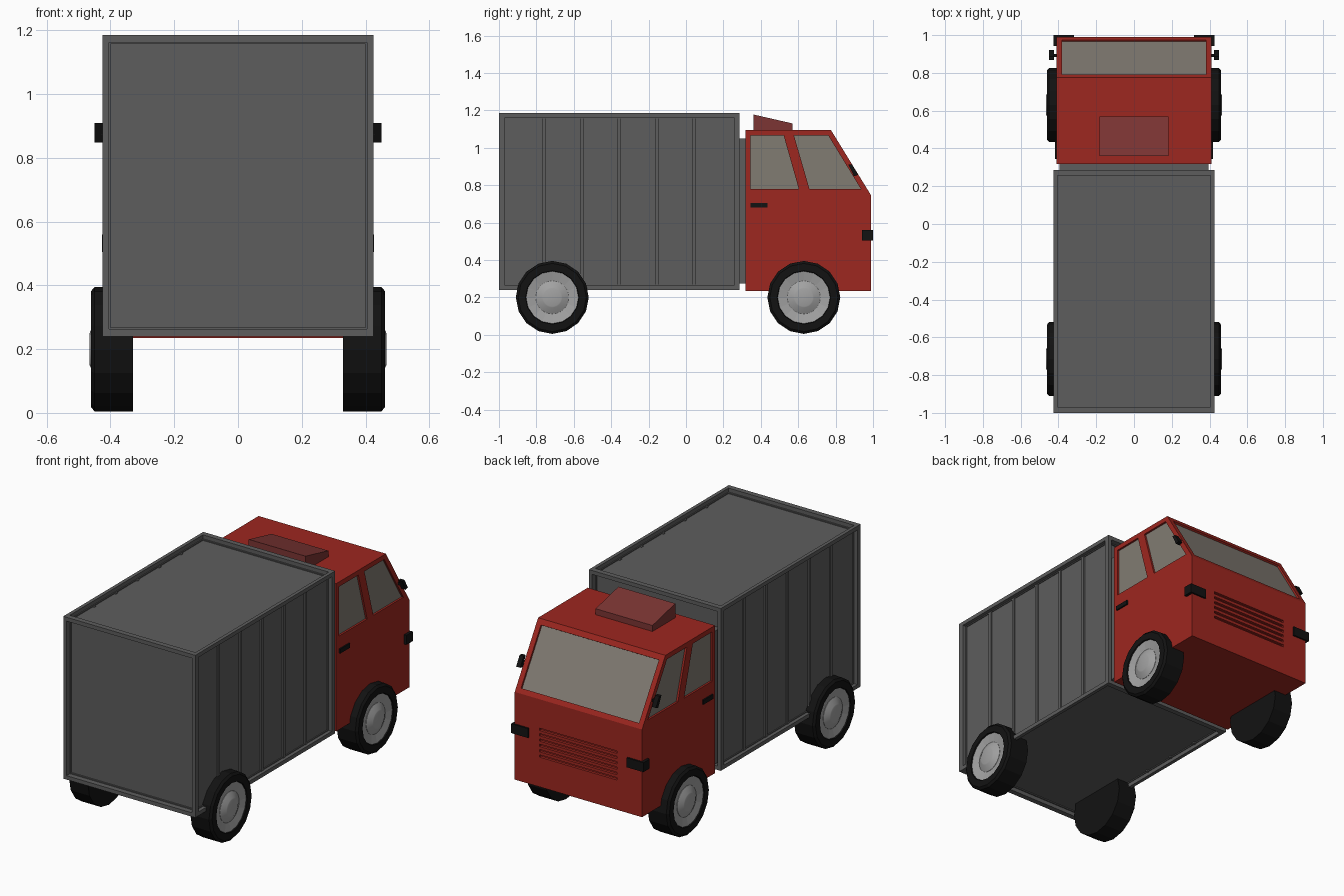
import bpy, bmesh, math
from mathutils import Vector, Matrix

if "Cube" in bpy.data.objects:
    bpy.data.objects.remove(bpy.data.objects["Cube"])


def material(name, r, g, b):
    m = bpy.data.materials.new(name)
    m.diffuse_color = (r, g, b, 1)
    m.use_nodes = True
    m.node_tree.nodes["Principled BSDF"].inputs["Base Color"].default_value = m.diffuse_color
    return m


RED = material("red_paint", 0.34, 0.02, 0.014)
VENT = material("vent_red", 0.2, 0.035, 0.033)
BOX = material("dark_grey", 0.11, 0.11, 0.11)
GLASS = material("glass", 0.22, 0.2, 0.17)
BLACK = material("black", 0.006, 0.006, 0.006)
METAL = material("rim_metal", 0.36, 0.36, 0.36)


def finish(name, bm, mat=None, smooth=False):
    bmesh.ops.recalc_face_normals(bm, faces=bm.faces)
    me = bpy.data.meshes.new(name)
    bm.to_mesh(me)
    bm.free()
    if mat:
        me.materials.append(mat)
    if smooth:
        for p in me.polygons:
            p.use_smooth = True
        me.set_sharp_from_angle(angle=math.radians(30))
    ob = bpy.data.objects.new(name, me)
    bpy.context.collection.objects.link(ob)
    return ob


def prisms(name, parts, mat=None):
    """Each part is (yz profile, x0, x1)."""
    bm = bmesh.new()
    for prof, x0, x1 in parts:
        a = [bm.verts.new((x0, y, z)) for y, z in prof]
        b = [bm.verts.new((x1, y, z)) for y, z in prof]
        bm.faces.new(a)
        bm.faces.new(b[::-1])
        n = len(prof)
        for i in range(n):
            j = (i + 1) % n
            bm.faces.new((a[i], b[i], b[j], a[j]))
    return finish(name, bm, mat)


def rect(y0, y1, z0, z1):
    return [(y0, z0), (y1, z0), (y1, z1), (y0, z1)]


def lathe(name, profile, side, y, z, n, mat, smooth=False):
    """Spin an (x, radius) profile about the axle."""
    bm = bmesh.new()
    vs = [bm.verts.new((x, 0, r)) for x, r in profile]
    es = [bm.edges.new(p) for p in zip(vs, vs[1:])]
    bmesh.ops.spin(bm, geom=vs + es, axis=(1, 0, 0), cent=(0, 0, 0),
                   steps=n, angle=2 * math.pi)
    bmesh.ops.remove_doubles(bm, verts=bm.verts, dist=1e-5)
    for v in bm.verts:
        v.co = (v.co.x * side, v.co.y + y, v.co.z + z)
    return finish(name, bm, mat, smooth)


# Cargo box: every face framed and recessed
bm = bmesh.new()
bmesh.ops.create_cube(bm, size=1)
faces = bm.faces[:]
bmesh.ops.inset_individual(bm, faces=faces, thickness=0.034)
bmesh.ops.inset_individual(bm, faces=faces, thickness=0, depth=-0.03)
bm.transform(Matrix.Translation((0, -0.3565, 0.7125)) @ Matrix.Diagonal((0.85, 1.287, 0.945, 1)))
finish("cargo_box", bm, BOX)

# Vertical ribs on both box sides
ribs = []
for s in (1, -1):
    for i in range(-2, 3):
        y = -0.357 + i * 0.2
        ribs.append((rect(y - 0.009, y + 0.009, 0.26, 1.16), s * 0.39, s * 0.408))
prisms("cargo_box_ribs", ribs, BOX)

# Block joining box and cab
prisms("connector", [(rect(0.24, 0.33, 0.275, 1.05), -0.395, 0.395)], BOX)

# Cab body
top, low = Vector((0.775, 1.095)), Vector((0.99, 0.745))
cab = prisms("cab", [([(0.318, 0.235), (0.99, 0.235), tuple(low), tuple(top), (0.318, 1.095)],
                      -0.41, 0.41)], RED)

# Window and grille openings
rear_win = [(0.345, 0.78), (0.603, 0.78), (0.522, 1.067), (0.345, 1.067)]
front_win = [(0.66, 0.78), (0.935, 0.78), (0.76, 1.067), (0.577, 1.067)]
d = (low - top).normalized()
n = Vector((-d.y, d.x))
a, b = top.lerp(low, 0.08), top.lerp(low, 0.93)


def shield(inner, outer):
    return [tuple(p) for p in (a + n * inner, b + n * inner, b + n * outer, a + n * outer)]


cuts = [(shield(-0.013, 0.05), -0.38, 0.38)]
panes = []
for s in (1, -1):
    for w in (rear_win, front_win):
        cuts.append((w, s * 0.397, s * 0.45))
        panes.append((w, s * 0.385, s * 0.3985))
for i in range(6):
    z = 0.415 + i * 0.031
    cuts.append((rect(0.975, 1.05, z - 0.007, z + 0.007), -0.25, 0.25))
cutter = prisms("cab_cutter", cuts)
cutter.hide_render = True
cutter.hide_viewport = True
mod = cab.modifiers.new("openings", "BOOLEAN")
mod.operation = "DIFFERENCE"
mod.solver = "EXACT"
mod.object = cutter

# Glass
prisms("side_windows", panes, GLASS)
prisms("windshield", [(shield(-0.025, -0.0115), -0.38, 0.38)], GLASS)

# Roof air deflector
prisms("roof_vent", [([(0.36, 1.09), (0.57, 1.09), (0.57, 1.13), (0.36, 1.178)],
                      -0.183, 0.183)], VENT)

# Side fittings, mirrored
mirror = [(0.868, 0.91), (0.888, 0.91), (0.92, 0.855), (0.898, 0.848)]
for s, tag in ((1, "right"), (-1, "left")):
    prisms("corner_light_" + tag, [(rect(0.942, 1.0, 0.505, 0.56), s * 0.318, s * 0.426)], BLACK)
    prisms("door_handle_" + tag, [(rect(0.345, 0.435, 0.68, 0.706), s * 0.40, s * 0.418)], BLACK)
    prisms("mirror_" + tag, [(mirror, s * 0.424, s * 0.45),
                             (rect(0.885, 0.9, 0.872, 0.886), s * 0.40, s * 0.43)], BLACK)

# Wheels
for end, y in (("rear", 0.63), ("front", -0.715)):
    for s, tag in ((1, "right"), (-1, "left")):
        nm = f"{end}_{tag}"
        lathe("tyre_" + nm, [(0.33, 0), (0.33, 0.195), (0.45, 0.195), (0.461, 0.182),
                             (0.461, 0.143), (0.44, 0.138), (0.44, 0)], s, y, 0.2, 16, BLACK)
        lathe("rim_" + nm, [(0.43, 0), (0.43, 0.14), (0.455, 0.14), (0.444, 0.09),
                            (0.444, 0)], s, y, 0.2, 16, METAL)
        lathe("hub_" + nm, [(0.435, 0), (0.435, 0.088), (0.446, 0.088), (0.464, 0.054),
                            (0.466, 0.048), (0.466, 0)], s, y, 0.2, 24, METAL, True)
